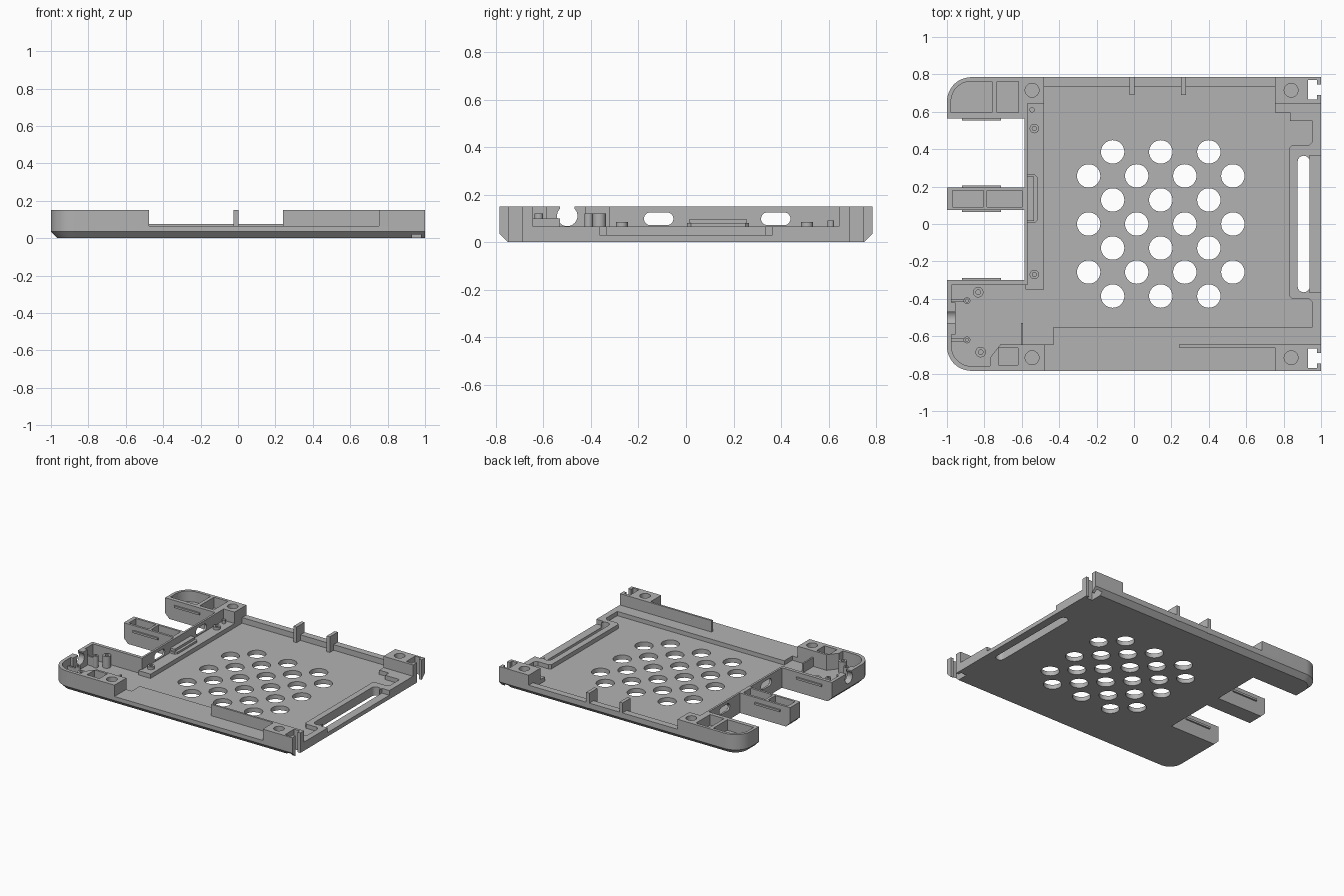
import bpy, bmesh, math

if "Cube" in bpy.data.objects:
    bpy.data.objects.remove(bpy.data.objects["Cube"])

grey = bpy.data.materials.new("grey plastic")
grey.use_nodes = True
COL = (0.45, 0.45, 0.45, 1)
grey.diffuse_color = COL
grey.node_tree.nodes["Principled BSDF"].inputs["Base Color"].default_value = COL

TOP, LEDGE, FLOOR = 0.15, 0.065, 0.033
parts = []


def arc(cx, cy, r, a0, a1, n=12):
    return [(cx + r * math.cos(math.radians(a0 + (a1 - a0) * i / n)),
             cy + r * math.sin(math.radians(a0 + (a1 - a0) * i / n))) for i in range(n + 1)]


def loft(name, rings):
    """Solid skinned through rings of 3D points."""
    bm = bmesh.new()
    vs = [[bm.verts.new(p) for p in ring] for ring in rings]
    n = len(vs[0])
    for a, b in zip(vs, vs[1:]):
        for i in range(n):
            bm.faces.new((a[i], a[(i + 1) % n], b[(i + 1) % n], b[i]))
    bm.faces.new(vs[0][::-1])
    bm.faces.new(vs[-1])
    bmesh.ops.recalc_face_normals(bm, faces=bm.faces)
    me = bpy.data.meshes.new(name)
    bm.to_mesh(me)
    bm.free()
    me.materials.append(grey)
    ob = bpy.data.objects.new(name, me)
    bpy.context.scene.collection.objects.link(ob)
    parts.append(ob)
    return ob


def prism(name, pts, z0, z1):
    return loft(name, [[(x, y, z) for x, y in pts] for z in (z0, z1)])


def box(name, x0, x1, y0, y1, z0, z1):
    return prism(name, [(x0, y0), (x1, y0), (x1, y1), (x0, y1)], z0, z1)


def disc(name, x, y, r, z0, z1, n=32):
    return prism(name, arc(x, y, r, 0, 360, n)[:-1], z0, z1)


def along_x(name, profile, x0, x1):
    """Extrude a (y, z) profile along x."""
    return loft(name, [[(x, y, z) for y, z in profile] for x in (x0, x1)])


def cut(target, *cutters):
    for c in cutters:
        m = target.modifiers.new("cut", "BOOLEAN")
        m.operation, m.solver, m.object = "DIFFERENCE", "EXACT", c
    dg = bpy.context.evaluated_depsgraph_get()
    me = bpy.data.meshes.new_from_object(target.evaluated_get(dg))
    target.modifiers.clear()
    target.data = me
    for c in cutters:
        parts.remove(c)
        bpy.data.objects.remove(c)


def outline(inset):
    r, x, y = 0.13 - inset, -0.87, 0.655
    return (arc(x, y, r, 90, 180) + arc(x, -y, r, 180, 270)
            + [(1, -0.785 + inset), (1, 0.785 - inset)])


# Base tray with chamfered underside
tray = loft("base_tray", [[(x, y, z) for x, y in outline(i)]
                          for i, z in ((0.035, 0), (0, 0.035), (0, LEDGE))])
floor = ([(-0.43, -0.55), (0.955, -0.55), (0.955, -0.42), (0.935, -0.4), (0.845, -0.4),
          (0.83, -0.385), (0.83, 0.405), (0.845, 0.42), (0.935, 0.42), (0.955, 0.44),
          (0.955, 0.55), (0.835, 0.55), (0.835, 0.595), (0.755, 0.595), (0.755, 0.735),
          (-0.48, 0.735), (-0.48, -0.35), (-0.58, -0.35), (-0.58, -0.325), (-0.975, -0.325)]
         + arc(-0.87, -0.655, 0.105, 180, 270)
         + [(-0.77, -0.76), (-0.77, -0.715), (-0.715, -0.645), (-0.43, -0.645)])
slot = arc(0.907, 0.333, 0.032, 0, 180) + arc(0.907, -0.333, 0.032, 180, 360)
cut(tray,
    prism("floor_cut", floor, FLOOR, 1),
    box("bay_cut_back", -2, -0.585, 0.195, 0.565, -1, 1),
    box("bay_cut_front", -2, -0.585, -0.3, 0.075, -1, 1),
    box("edge_recess", 0.939, 2, -0.365, 0.365, 0.03, 1),
    prism("long_slot_cut", slot, -1, 1))

# Staggered ventilation holes
vents = []
for row in range(7):
    for i in range(3 if row % 2 == 0 else 4):
        x = 0.143 + (i - (1 if row % 2 == 0 else 1.5)) * 0.257
        vents.append(disc("vent", x, (3 - row) * 0.1285, 0.0625, -1, 1))
cut(tray, *vents)


# Latch notches at the right edge, used on tray and corner blocks
def notch(s):
    pts = [(0.93, 0.665), (0.978, 0.665), (0.978, 0.69), (1.1, 0.69),
           (1.1, 0.745), (0.978, 0.745), (0.978, 0.77), (0.93, 0.77)]
    return prism("latch_cut", [(x, s * y) for x, y in pts], -1, 1)


cut(tray, notch(1), notch(-1))

# Right corner blocks
for s, label in ((1, "back"), (-1, "front")):
    y0, y1 = sorted((s * 0.645, s * 0.785))
    block = box(label + "_right_corner", 0.755, 1, y0, y1, LEDGE, TOP)
    cut(block, notch(s), disc("screw_cut", 0.84, s * 0.715, 0.037, 0.08, 1))

# Front edge wall, back rim and its two posts
box("front_thin_wall", 0.24, 0.755, -0.66, -0.645, LEDGE, TOP)
box("back_rim", -0.48, 0.755, 0.735, 0.785, LEDGE, 0.075)
for x in (-0.01, 0.265):
    box("back_post", x - 0.013, x + 0.013, 0.69, 0.785, FLOOR, TOP)

# Back left arm with two pockets
arm = prism("back_arm", arc(-0.87, 0.655, 0.13, 90, 180)
            + [(-1, 0.565), (-0.585, 0.565), (-0.585, 0.645), (-0.48, 0.645), (-0.48, 0.785)],
            LEDGE, TOP)
cut(arm,
    prism("pocket", arc(-0.87, 0.655, 0.108, 90, 180)
          + [(-0.978, 0.595), (-0.76, 0.595), (-0.76, 0.763)], 0.07, 1),
    box("pocket", -0.733, -0.617, 0.595, 0.763, 0.07, 1),
    disc("screw_cut", -0.545, 0.715, 0.037, 0.08, 1))

# Middle arm with two pockets
mid = box("middle_arm", -1, -0.585, 0.075, 0.195, LEDGE, TOP)
cut(mid, box("pocket", -0.97, -0.805, 0.092, 0.178, 0.07, 1),
    box("pocket", -0.785, -0.6, 0.092, 0.178, 0.07, 1))

# Front left arm: curved wall, corner block, cable notch
shell = prism("front_arm", [(-0.585, -0.3), (-1, -0.3)]
              + arc(-0.87, -0.655, 0.13, 180, 270)
              + [(-0.475, -0.785), (-0.475, -0.645), (-0.715, -0.645), (-0.77, -0.715), (-0.77, -0.76)]
              + arc(-0.87, -0.655, 0.105, 270, 180)
              + [(-0.975, -0.325), (-0.585, -0.325)], LEDGE, TOP)
pad = box("cable_pad", -0.99, -0.955, -0.59, -0.42, FLOOR, TOP)


def cable_cut():
    return along_x("cable_cut", arc(-0.5, 0.11, 0.043, -225, 45, 24)
                   + [(-0.47, 1), (-0.53, 1)], -2, -0.9)


cut(shell, cable_cut(), box("pocket", -0.725, -0.62, -0.755, -0.662, 0.07, 1),
    disc("screw_cut", -0.545, -0.715, 0.037, 0.08, 1))
cut(pad, cable_cut())
box("divider", -0.605, -0.593, -0.645, -0.53, FLOOR, 0.1)

# Snap ridges on the arm sides
for y in (0.56, 0.2, 0.07, -0.295):
    box("snap_ridge", -0.92, -0.71, y - 0.007, y + 0.007, 0.1, 0.115)

# Left inner wall with two oblong openings
wall = box("inner_wall", -0.585, -0.57, -0.325, 0.645, LEDGE - 0.01, TOP)
cut(wall, *[along_x("oblong", arc(y + 0.035, 0.098, 0.027, -90, 90)
                    + arc(y - 0.035, 0.098, 0.027, 90, 270), -1, 0) for y in (-0.115, 0.378)])

# Bracket and small bosses on the side ledge
prism("bracket", [(-0.57, 0.005), (-0.53, 0.005), (-0.515, 0.02), (-0.515, 0.25),
                  (-0.53, 0.265), (-0.57, 0.265)], LEDGE, 0.08)
box("bracket_lip", -0.57, -0.535, 0.015, 0.255, 0.08, 0.098)


def boss(name, x, y, r, z0, z1):
    cut(disc(name, x, y, r, z0, z1), disc("bore", x, y, r * 0.45, z1 - 0.02, 1, 16))


for y in (0.51, -0.27):
    boss("ledge_boss", -0.533, y, 0.025, LEDGE, 0.085)
disc("locating_pin", -0.545, 0.61, 0.014, LEDGE, 0.09, 16)
for x, y in ((-0.833, -0.365), (-0.82, -0.685)):
    boss("tall_boss", x, y, 0.028, FLOOR, 0.12)
for y in (-0.41, -0.62):
    boss("rib_boss", -0.893, y, 0.018, FLOOR, 0.12)
    box("boss_rib", -0.98, -0.908, y - 0.007, y + 0.007, FLOOR, 0.1)

# Smooth curved sides, keep hard edges
for ob in parts:
    ob.select_set(True)
bpy.context.view_layer.objects.active = tray
bpy.ops.object.shade_smooth_by_angle(angle=math.radians(30))
